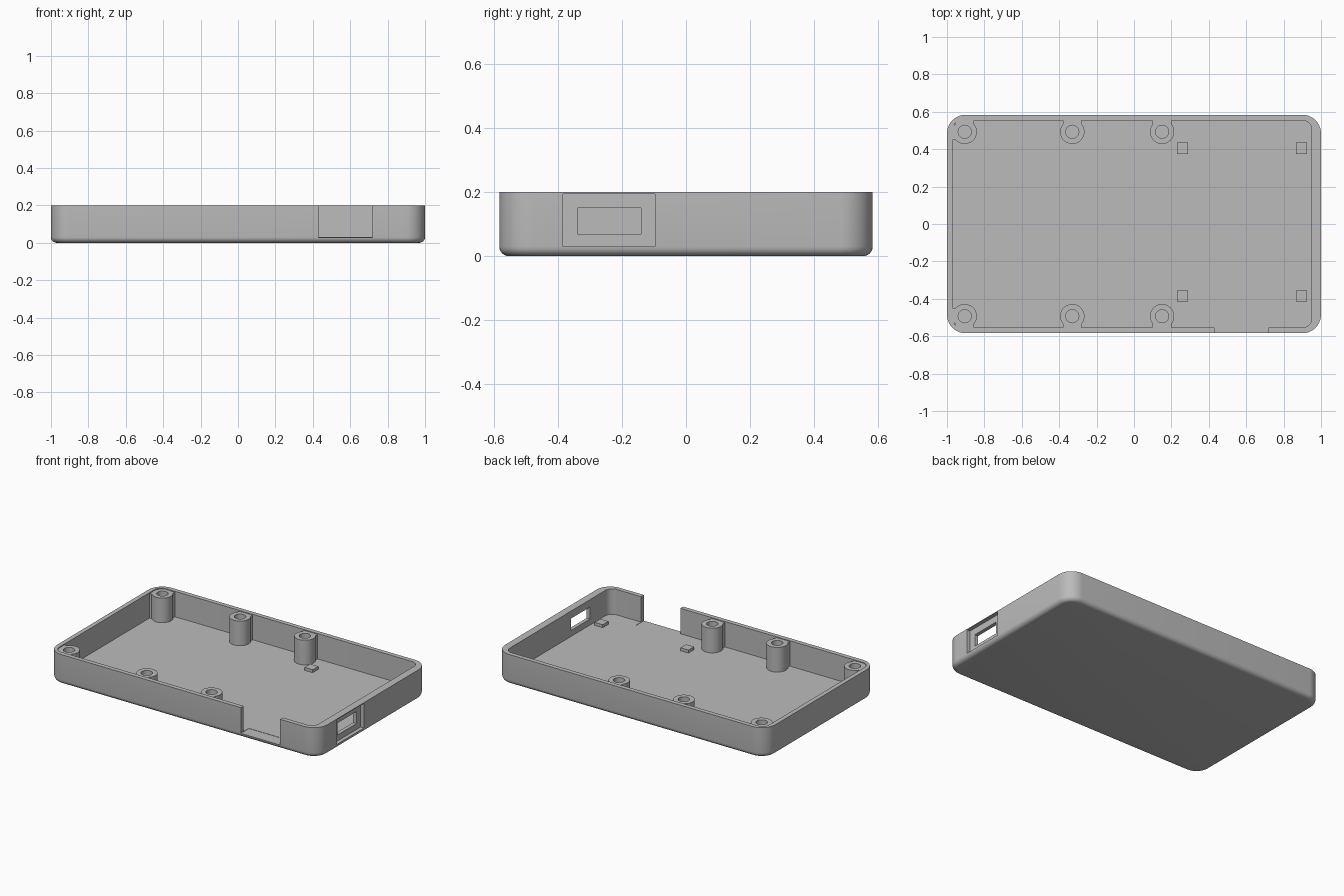
import bpy, bmesh
from math import sin, cos, pi, radians

cube = bpy.data.objects.get("Cube")
if cube:
    bpy.data.objects.remove(cube, do_unlink=True)

grey = bpy.data.materials.new("plain grey")
grey.use_nodes = True
GREY = (0.5, 0.5, 0.5, 1)
grey.diffuse_color = GREY
grey.node_tree.nodes["Principled BSDF"].inputs["Base Color"].default_value = GREY

HEIGHT, FLOOR = 0.2, 0.03
BOSS_TOP = 0.195


def finish(name, bm):
    bmesh.ops.recalc_face_normals(bm, faces=bm.faces[:])
    mesh = bpy.data.meshes.new(name)
    bm.to_mesh(mesh)
    bm.free()
    mesh.materials.append(grey)
    ob = bpy.data.objects.new(name, mesh)
    bpy.context.collection.objects.link(ob)
    return ob


def rounded_rect(x0, x1, y0, y1, r, steps=10):
    centres = [(x1 - r, y1 - r), (x0 + r, y1 - r), (x0 + r, y0 + r), (x1 - r, y0 + r)]
    return [(cx + r * cos(a), cy + r * sin(a))
            for q, (cx, cy) in enumerate(centres)
            for a in [(q + i / steps) * pi / 2 for i in range(steps + 1)]]


def loft(name, rings, closed=False):
    """Skin a stack of equal rings; cap the ends, or join last to first."""
    bm = bmesh.new()
    loops = [[bm.verts.new(p) for p in ring] for ring in rings]
    pairs = list(zip(loops, loops[1:]))
    if closed:
        pairs.append((loops[-1], loops[0]))
    else:
        bm.faces.new(loops[0])
        bm.faces.new(loops[-1])
    n = len(loops[0])
    for a, b in pairs:
        for i in range(n):
            j = (i + 1) % n
            bm.faces.new((a[i], a[j], b[j], b[i]))
    return finish(name, bm)


def box(name, x0, x1, y0, y1, z0, z1):
    corners = [(x0, y0), (x1, y0), (x1, y1), (x0, y1)]
    return loft(name, [[(x, y, z) for x, y in corners] for z in (z0, z1)])


def smooth(ob, angle=30):
    bpy.ops.object.select_all(action='DESELECT')
    ob.select_set(True)
    bpy.context.view_layer.objects.active = ob
    bpy.ops.object.shade_smooth_by_angle(angle=radians(angle))


def cut(ob, cutter):
    mod = ob.modifiers.new("cut", 'BOOLEAN')
    mod.operation, mod.solver, mod.object = 'DIFFERENCE', 'EXACT', cutter
    cutter.hide_render = True
    bpy.context.view_layer.objects.active = ob
    bpy.ops.object.modifier_apply(modifier=mod.name)
    bpy.data.objects.remove(cutter, do_unlink=True)


# Outer tray with a rounded lower edge
FILLET = 0.03
rings = []
for i in range(7):
    t = i / 6 * pi / 2
    inset, z = FILLET * (1 - sin(t)), FILLET * (1 - cos(t))
    rings.append([(x, y, z) for x, y in rounded_rect(
        -1 + inset, 1 - inset, -0.584 + inset, 0.584 - inset, 0.1 - inset)])
rings.append([(x, y, HEIGHT) for x, y, z in rings[-1]])
tray = loft("tray", rings)

# Hollow inside, front opening, side recess and its port
cavity = rounded_rect(-0.97, 0.95, -0.554, 0.554, 0.05)
cut(tray, loft("cavity", [[(x, y, z) for x, y in cavity] for z in (FLOOR, 0.3)]))
cut(tray, box("front_opening", 0.43, 0.72, -0.7, -0.5, FLOOR - 0.002, 0.3))
cut(tray, box("side_recess", 0.975, 1.1, -0.385, -0.097, 0.03, 0.195))
cut(tray, box("side_port", 0.9, 1.1, -0.34, -0.14, 0.07, 0.15))
smooth(tray)

# Screw bosses: hollow posts with a small web into the wall
SEGMENTS = 40
for side, y in (("front", -0.493), ("back", 0.493)):
    s = 1 if y > 0 else -1
    for place, x in (("right", -0.905), ("middle", -0.33), ("left", 0.15)):
        section = [(0.065, 0.02), (0.065, BOSS_TOP), (0.035, BOSS_TOP), (0.035, 0.02)]
        post = loft(f"{side}_{place}_boss", [
            [(x + r * cos(a), y + r * sin(a), z) for r, z in section]
            for a in [2 * pi * k / SEGMENTS for k in range(SEGMENTS)]], closed=True)
        smooth(post)
        y0, y1 = sorted((s * 0.535, s * 0.558))
        box(f"{side}_{place}_web", x - 0.05, x + 0.05, y0, y1, 0.02, BOSS_TOP - 0.001)
    y0, y1 = sorted((s * 0.45, s * 0.53))
    box(f"{side}_corner_web", -0.975, -0.95, y0, y1, 0.02, BOSS_TOP - 0.001)

# Board rests on the floor
for side, y in (("front", -0.385), ("back", 0.405)):
    for place, x in (("inner", 0.26), ("outer", 0.895)):
        box(f"{side}_{place}_rest", x - 0.03, x + 0.03, y - 0.03, y + 0.03, 0.02, 0.05)
